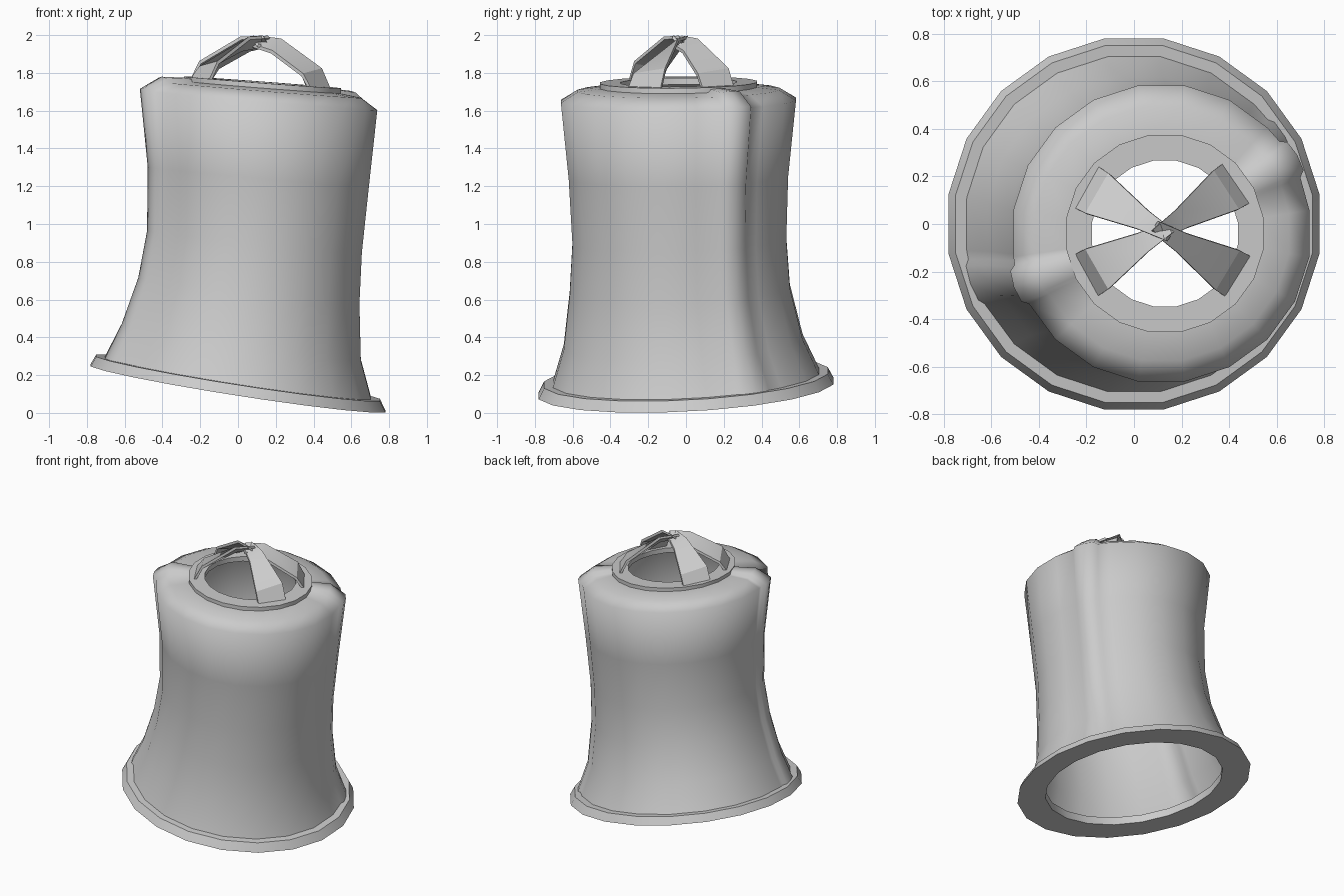
import bpy, math
from mathutils import Vector

cube = bpy.data.objects.get("Cube")
if cube:
    bpy.data.objects.remove(cube)

grey = bpy.data.materials.new("plain grey")
grey.use_nodes = True
grey.diffuse_color = (0.6, 0.6, 0.6, 1)
grey.node_tree.nodes["Principled BSDF"].inputs["Base Color"].default_value = (0.6, 0.6, 0.6, 1)


def make(name, verts, faces, angle):
    mesh = bpy.data.meshes.new(name)
    mesh.from_pydata(verts, [], faces)
    mesh.materials.append(grey)
    obj = bpy.data.objects.new(name, mesh)
    bpy.context.collection.objects.link(obj)
    bpy.ops.object.select_all(action='DESELECT')
    obj.select_set(True)
    bpy.context.view_layer.objects.active = obj
    bpy.ops.object.shade_smooth_by_angle(angle=math.radians(angle))
    return obj


def loft(name, rings, angles, bumps, closed=False, smooth=30):
    """Skin tilted rings given as (cx, cy, z, radius, slope_x, slope_y, bump_out, bump_up)."""
    verts, n = [], len(angles)
    for cx, cy, z, r, sx, sy, out, up in rings:
        for a, b in zip(angles, bumps):
            x = (r + b * out) * math.cos(a)
            y = (r + b * out) * math.sin(a)
            verts.append((cx + x, cy + y, z - sx * x + sy * y + b * up))
    count = len(rings)
    faces = []
    for i in range(count if closed else count - 1):
        j = (i + 1) % count
        for k in range(n):
            m = (k + 1) % n
            faces.append((i * n + k, i * n + m, j * n + m, j * n + k))
    return make(name, verts, faces, smooth)


SIDES = 20
plain = [9 + 18 * k for k in range(SIDES)]
rad = math.radians

# Bell wall: twenty sides, with a raised seam strap on two sides
seam = [(-8, 0), (-6, 0.8), (0, 1), (6, 0.8), (8, 0)]
section = [(a, 0) for a in plain if abs(a - 30) > 9 and abs(a - 200) > 9]
section += [(c + d, b) for c in (30, 200) for d, b in seam]
section.sort()
wall = [
    (0.00, 0.00, 0.18, 0.715, 0.155, 0.05, 0.02, 0),
    (0.018, -0.015, 0.375, 0.64, 0.15, 0.045, 0.02, 0),
    (0.06, -0.033, 0.65, 0.59, 0.12, 0.035, 0.02, 0),
    (0.09, -0.035, 0.91, 0.573, 0.10, 0.025, 0.02, 0),
    (0.112, -0.04, 1.25, 0.588, 0.09, 0.015, 0.025, 0),
    (0.115, -0.04, 1.655, 0.63, 0.085, 0.01, 0.03, 0.01),
    (0.118, -0.04, 1.71, 0.54, 0.08, 0.01, 0.015, 0.03),
    (0.125, -0.04, 1.725, 0.41, 0.077, 0.01, 0, 0.02),
    (0.13, -0.04, 1.725, 0.33, 0.075, 0.01, 0, 0),
]
loft("bell_wall", wall, [rad(a) for a, b in section], [b for a, b in section], smooth=70)


def band(name, cx, cy, sx, sy, outline):
    rings = [(cx, cy, z, r, sx, sy, 0, 0) for r, z in outline]
    loft(name, rings, [rad(a) for a in plain], [0] * SIDES, closed=True)


# Flared foot rim and flat crown ring
band("foot_rim", 0, 0, 0.156, 0.05,
     [(0.60, 0.13), (0.79, 0.13), (0.76, 0.186), (0.60, 0.186)])
band("crown_ring", 0.13, -0.04, 0.075, 0.01,
     [(0.31, 1.715), (0.42, 1.715), (0.42, 1.75), (0.31, 1.75)])


def strap(name, degrees):
    """Tapered ribbon rising from the crown ring and twisting towards the apex."""
    hub = Vector((0.12, -0.03, 0))
    a = rad(degrees)
    out = Vector((math.cos(a), math.sin(a), 0))
    side = Vector((-out.y, out.x, 0))
    up = Vector((0, 0, 1))
    tilt = -0.075 * 0.37 * out.x
    # distance from hub, height, half width, twist, share of the crown tilt
    path = [(0.37, 1.745, 0.10, 0, 1), (0.32, 1.83, 0.098, 8, 0.8),
            (0.10, 1.955, 0.055, 35, 0.2), (-0.03, 1.975, 0.035, 40, 0)]
    verts = []
    for dist, z, half, twist, share in path:
        mid = hub + out * dist + up * (z + tilt * share)
        across = side * math.cos(rad(twist)) + up * math.sin(rad(twist))
        inward = (out * 0.4 + up).cross(across).cross(across).normalized()
        inward = -(out * 0.55 + up * 0.83) * 0.018
        for s, t in ((-1, 0), (1, 0), (1, 1), (-1, 1)):
            verts.append(mid + across * half * s + inward * t)
    faces = [(0, 1, 2, 3), (15, 14, 13, 12)]
    for i in range(len(path) - 1):
        for k in range(4):
            m = (k + 1) % 4
            faces.append((4 * i + k, 4 * i + 4 + k, 4 * i + 4 + m, 4 * i + m))
    make(name, verts, faces, 30)


# Four crown straps
for i, degrees in enumerate((33, 150, 210, 329)):
    strap("crown_strap_%d" % (i + 1), degrees)
